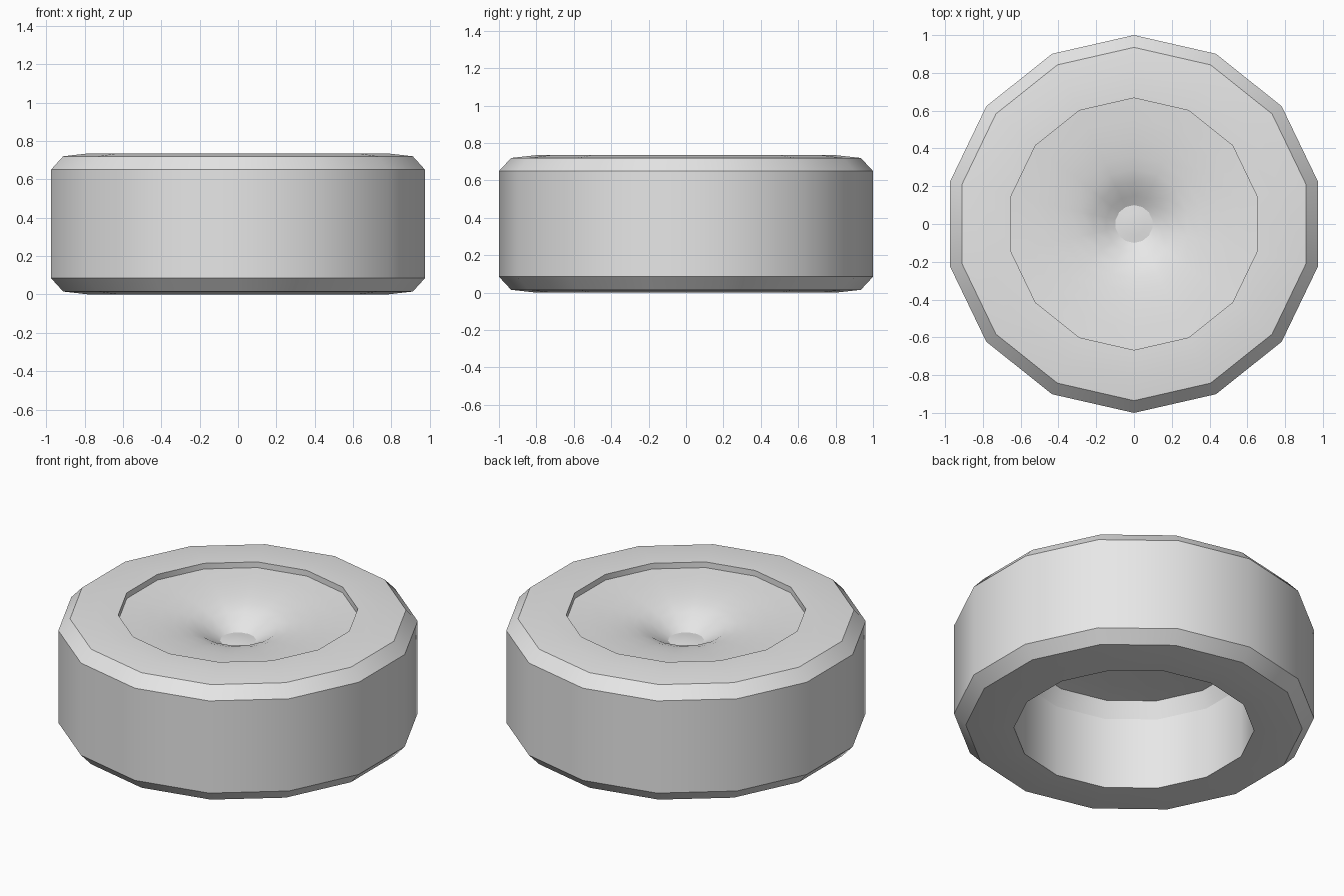
import bpy, bmesh, math

if "Cube" in bpy.data.objects:
    bpy.data.objects.remove(bpy.data.objects["Cube"])

SIDES = 14
HEIGHT = 0.735

grey = bpy.data.materials.new("plain_grey")
grey.diffuse_color = (0.8, 0.8, 0.8, 1)
grey.use_nodes = True
grey.node_tree.nodes["Principled BSDF"].inputs["Base Color"].default_value = grey.diffuse_color


def lathe(bm, profile, closed=False):
    """Revolve (radius, height) points around z; a zero radius becomes a pole."""
    rings = []
    for r, z in profile:
        if r == 0:
            rings.append([bm.verts.new((0, 0, z))] * SIDES)
        else:
            rings.append([bm.verts.new((r * math.cos(a), r * math.sin(a), z))
                          for a in (math.pi / 2 + 2 * math.pi * i / SIDES
                                    for i in range(SIDES))])
    pairs = list(zip(rings, rings[1:]))
    if closed:
        pairs.append((rings[-1], rings[0]))
    for lo, hi in pairs:
        for i in range(SIDES):
            j = (i + 1) % SIDES
            corners = dict.fromkeys((lo[i], lo[j], hi[j], hi[i]))
            bm.faces.new(list(corners))


def make_object(name, bm):
    mesh = bpy.data.meshes.new(name)
    bm.to_mesh(mesh)
    bm.free()
    mesh.materials.append(grey)
    obj = bpy.data.objects.new(name, mesh)
    bpy.context.collection.objects.link(obj)
    bpy.ops.object.select_all(action='DESELECT')
    obj.select_set(True)
    bpy.context.view_layer.objects.active = obj
    bpy.ops.object.shade_smooth_by_angle(angle=math.radians(30))
    return obj


# Tyre: one half of the section, mirrored to give both sidewalls
half = [(0.667, 0.0), (0.80, 0.0), (0.935, 0.015), (1.0, 0.085)]
section = half + [(r, HEIGHT - z) for r, z in reversed(half)]
bm = bmesh.new()
lathe(bm, section, closed=True)
make_object("tyre", bm)

# Hub: dished outer face with a small central dome, and a stepped inner face
bm = bmesh.new()
depths = [(0.667, 0.035), (0.56, 0.042), (0.45, 0.052), (0.36, 0.066),
          (0.29, 0.08), (0.22, 0.104), (0.15, 0.145), (0.10, 0.172),
          (0.06, 0.168), (0, 0.163)]
lathe(bm, [(r, HEIGHT - d) for r, d in depths])
lathe(bm, [(0, 0.54), (0.50, 0.558), (0.63, 0.538), (0.667, 0.44)])
make_object("hub", bm)
